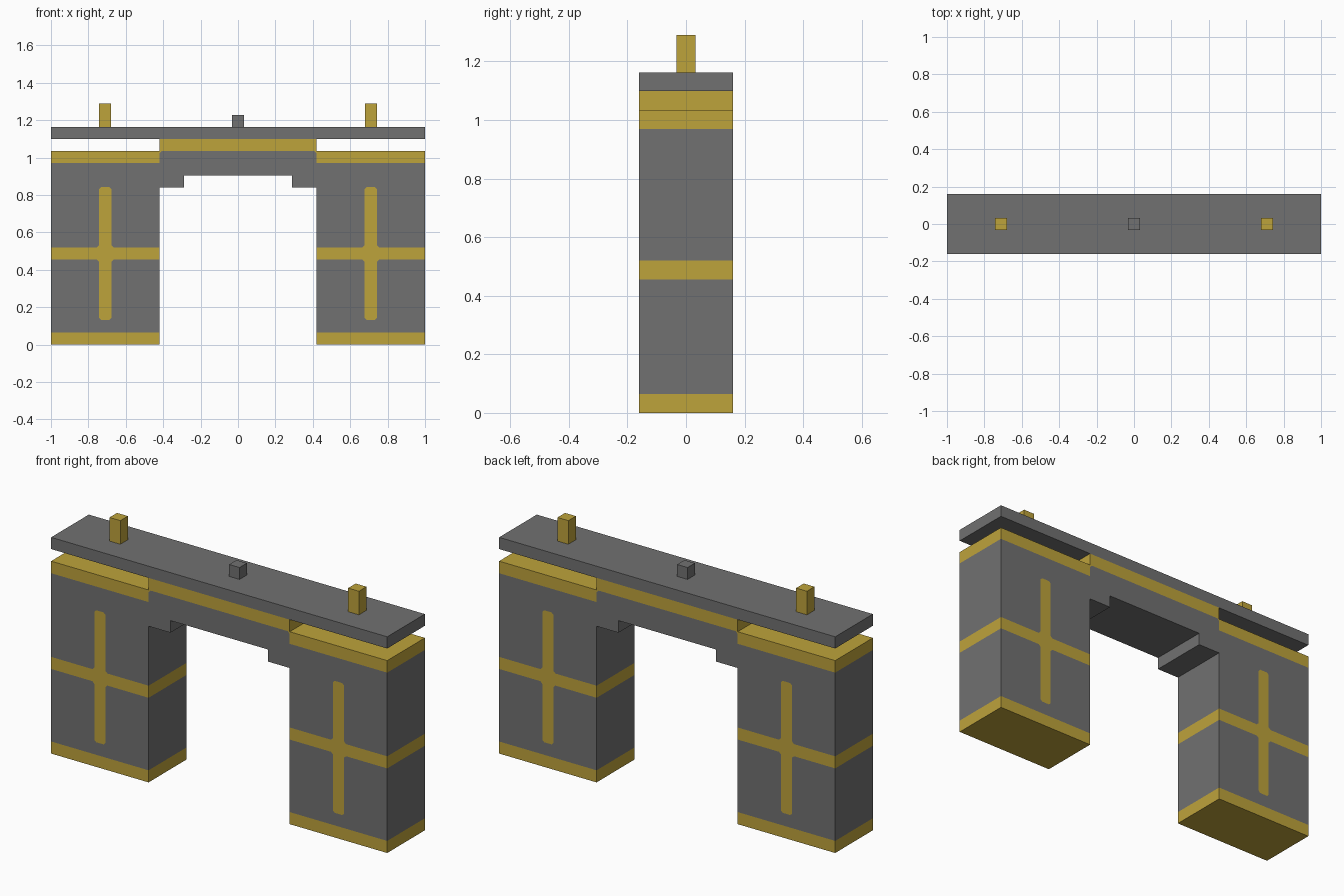
import bpy, bmesh
from mathutils import Vector

cube = bpy.data.objects.get("Cube")
if cube:
    bpy.data.objects.remove(cube, do_unlink=True)


def material(name, rgb):
    m = bpy.data.materials.new(name)
    m.use_nodes = True
    m.diffuse_color = (*rgb, 1)
    m.node_tree.nodes["Principled BSDF"].inputs["Base Color"].default_value = (*rgb, 1)
    return m


GREY = material("stone grey", (0.165, 0.165, 0.165))
GOLD = material("dull gold", (0.515, 0.366, 0.044))

DEPTH = 0.16       # half depth of the arch
INNER = 0.42       # inner edge of the pillars
PILLAR_X = 0.71    # pillar centre
BAND = 0.065       # trim band height
PILLAR_TOP = 1.035
MID_Z = 0.4875     # centre of the painted cross
ARM = 0.355        # half length of the cross upright
END = ARM + BAND / 2 - 0.01   # diagonal trimming the upright's corners
FILLET = BAND + 0.012         # diagonal filling the crossing's corners


def extrude_profile(name, points, half_depth, mats, cuts=(), is_gold=None):
    """Extrude an x-z outline along y, cut it by planes, paint faces by a rule."""
    bm = bmesh.new()
    base = bm.faces.new([bm.verts.new((x, -half_depth, z)) for x, z in points])
    moved = bmesh.ops.extrude_face_region(bm, geom=[base])["geom"]
    verts = [v for v in moved if isinstance(v, bmesh.types.BMVert)]
    bmesh.ops.translate(bm, verts=verts, vec=(0, 2 * half_depth, 0))
    for co, normal in cuts:
        bmesh.ops.bisect_plane(bm, geom=bm.verts[:] + bm.edges[:] + bm.faces[:],
                               dist=1e-5, plane_co=co, plane_no=Vector(normal).normalized())
    if is_gold:
        for f in bm.faces:
            c = f.calc_center_median()
            f.material_index = int(is_gold(c.x, c.z))
        bmesh.ops.dissolve_limit(bm, angle_limit=0.01, verts=bm.verts[:],
                                 edges=bm.edges[:], delimit={'MATERIAL'})
    bmesh.ops.recalc_face_normals(bm, faces=bm.faces[:])
    mesh = bpy.data.meshes.new(name)
    bm.to_mesh(mesh)
    bm.free()
    for m in mats:
        mesh.materials.append(m)
    obj = bpy.data.objects.new(name, mesh)
    bpy.context.collection.objects.link(obj)
    return obj


def rect(x0, x1, z0, z1):
    return [(x0, z0), (x1, z0), (x1, z1), (x0, z1)]


def pillar_gold(x, z):
    dx, dz = abs(abs(x) - PILLAR_X), abs(z - MID_Z)
    trim = z < BAND or z > PILLAR_TOP - BAND or dz < BAND / 2
    upright = dx < BAND / 2 and dz < ARM and dx + dz < END
    return trim or upright or dx + dz < FILLET


def lintel_gold(x, z):
    return z > PILLAR_TOP or abs(x) + z > INNER + PILLAR_TOP - 0.012


# Pillars with trim bands and painted crosses, and a post above each
for side, s in (("left", 1), ("right", -1)):
    cx = s * PILLAR_X
    levels = (BAND, PILLAR_TOP - BAND, MID_Z - BAND / 2, MID_Z + BAND / 2,
              MID_Z - ARM, MID_Z + ARM)
    cuts = [((0, 0, z), (0, 0, 1)) for z in levels]
    cuts += [((cx + d * BAND / 2, 0, 0), (1, 0, 0)) for d in (-1, 1)]
    cuts += [((cx + a * r, 0, MID_Z), (a, 0, b))
             for r in (FILLET, END) for a in (-1, 1) for b in (-1, 1)]
    x0, x1 = sorted((s * INNER, s))
    extrude_profile(side + "_pillar", rect(x0, x1, 0, PILLAR_TOP), DEPTH,
                    (GREY, GOLD), cuts, pillar_gold)
    extrude_profile(side + "_roof_post", rect(cx - 0.032, cx + 0.032, 1.16, 1.29),
                    0.032, (GOLD,))

# Lintel with stepped underside and gold top trim
half = [(INNER, 1.1), (INNER, 0.84), (0.29, 0.84), (0.29, 0.905)]
outline = half + [(-x, z) for x, z in reversed(half)]
cuts = [((0, 0, PILLAR_TOP), (0, 0, 1))]
cuts += [((s * (INNER - 0.012), 0, PILLAR_TOP), (s, 0, 1)) for s in (-1, 1)]
extrude_profile("lintel", outline, DEPTH, (GREY, GOLD), cuts, lintel_gold)

# Roof slab and its small centre block
extrude_profile("roof_slab", rect(-1, 1, 1.1, 1.163), DEPTH, (GREY,))
extrude_profile("centre_block", rect(-0.031, 0.031, 1.163, 1.227), 0.031, (GREY,))
